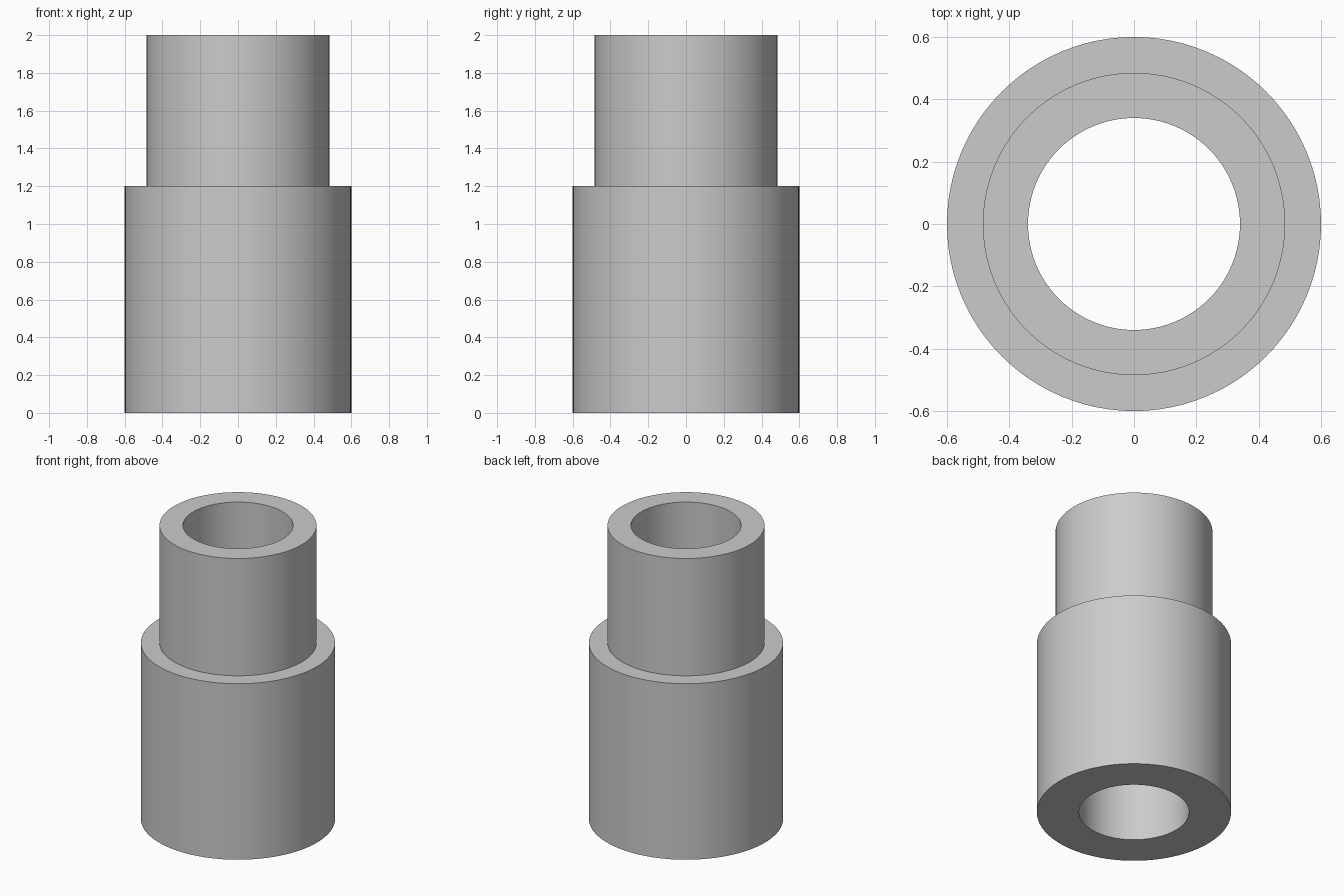
import bpy
import bmesh
import math

if "Cube" in bpy.data.objects:
    bpy.data.objects.remove(bpy.data.objects["Cube"], do_unlink=True)

# Plain grey material
grey = bpy.data.materials.new("grey")
grey.use_nodes = True
colour = (0.6, 0.6, 0.6, 1)
grey.diffuse_color = colour
grey.node_tree.nodes["Principled BSDF"].inputs["Base Color"].default_value = colour

# Stepped sleeve dimensions
bore, neck, body = 0.34, 0.485, 0.6
shoulder_z, top_z = 1.2, 2.0
profile = [(bore, 0), (body, 0), (body, shoulder_z),
           (neck, shoulder_z), (neck, top_z), (bore, top_z)]

# Revolve the closed wall profile around the z axis
bm = bmesh.new()
verts = [bm.verts.new((r, 0, z)) for r, z in profile]
edges = [bm.edges.new((a, b)) for a, b in zip(verts, verts[1:] + verts[:1])]
bmesh.ops.spin(bm, geom=verts + edges, cent=(0, 0, 0), axis=(0, 0, 1),
               angle=math.tau, steps=96, use_merge=True)
bmesh.ops.remove_doubles(bm, verts=bm.verts, dist=0.0001)
bmesh.ops.recalc_face_normals(bm, faces=bm.faces)

mesh = bpy.data.meshes.new("stepped_sleeve")
bm.to_mesh(mesh)
bm.free()
mesh.materials.append(grey)
sleeve = bpy.data.objects.new("stepped_sleeve", mesh)
bpy.context.collection.objects.link(sleeve)

# Smooth walls with crisp rims
bpy.ops.object.select_all(action="DESELECT")
sleeve.select_set(True)
bpy.context.view_layer.objects.active = sleeve
bpy.ops.object.shade_smooth_by_angle(angle=math.radians(30))
